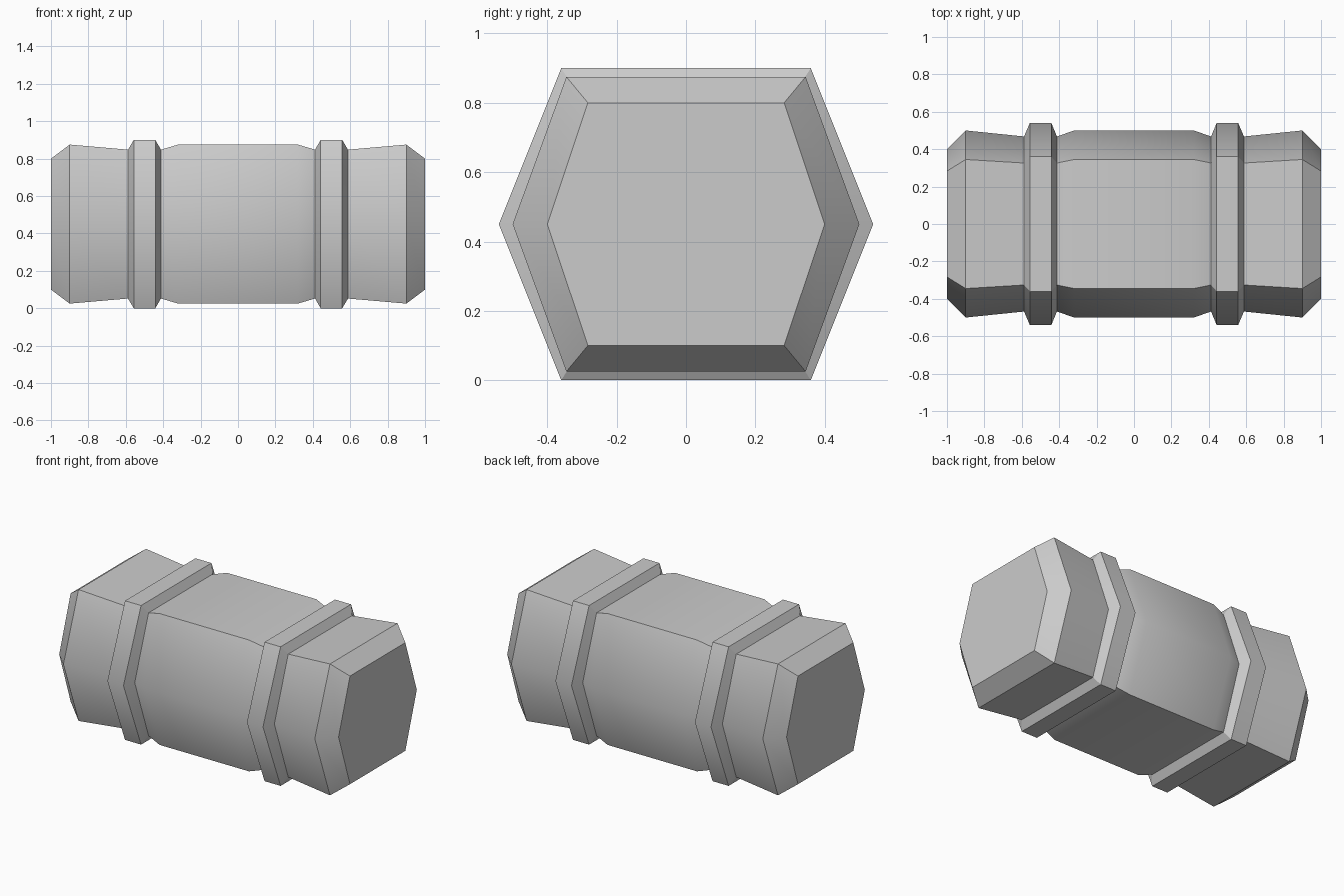
import bpy, bmesh

if "Cube" in bpy.data.objects:
    bpy.data.objects.remove(bpy.data.objects["Cube"])

CZ = 0.45  # height of the long axis

# Stations of the right half: x, side-point half width, flat half width, half height, crisp ring?
half = [
    (0.32, 0.50, 0.345, 0.425, False),   # barrel
    (0.412, 0.468, 0.326, 0.398, True),  # band root
    (0.442, 0.54, 0.36, 0.45, True),     # band
    (0.557, 0.54, 0.36, 0.45, True),
    (0.588, 0.468, 0.326, 0.398, True),  # band root
    (0.90, 0.50, 0.345, 0.425, True),    # flared end
    (1.00, 0.40, 0.283, 0.35, True),     # end face
]
stations = [(-x, a, b, h, s) for x, a, b, h, s in reversed(half)] + half


def hex_ring(bm, x, a, b, h):
    pts = [(a, 0), (b, h), (-b, h), (-a, 0), (-b, -h), (b, -h)]
    return [bm.verts.new((x, y, CZ + z)) for y, z in pts]


# Hexagonal canister lofted along x, with raised bands and flared ends
bm = bmesh.new()
rings = [hex_ring(bm, *s[:4]) for s in stations]
for r, q in zip(rings, rings[1:]):
    for i in range(6):
        j = (i + 1) % 6
        bm.faces.new((r[i], r[j], q[j], q[i]))
bm.faces.new(rings[0])
bm.faces.new(rings[-1])
bmesh.ops.recalc_face_normals(bm, faces=bm.faces)

# Smooth shading with crisp rings and corners; the side ridges stay soft
for f in bm.faces:
    f.smooth = True
for k, ring in enumerate(rings):
    for i in range(6):
        bm.edges.get((ring[i], ring[(i + 1) % 6])).smooth = not stations[k][4]
        if k + 1 < len(rings) and i not in (0, 3):
            bm.edges.get((ring[i], rings[k + 1][i])).smooth = False

mesh = bpy.data.meshes.new("canister")
bm.to_mesh(mesh)
bm.free()
bpy.context.collection.objects.link(bpy.data.objects.new("canister", mesh))
